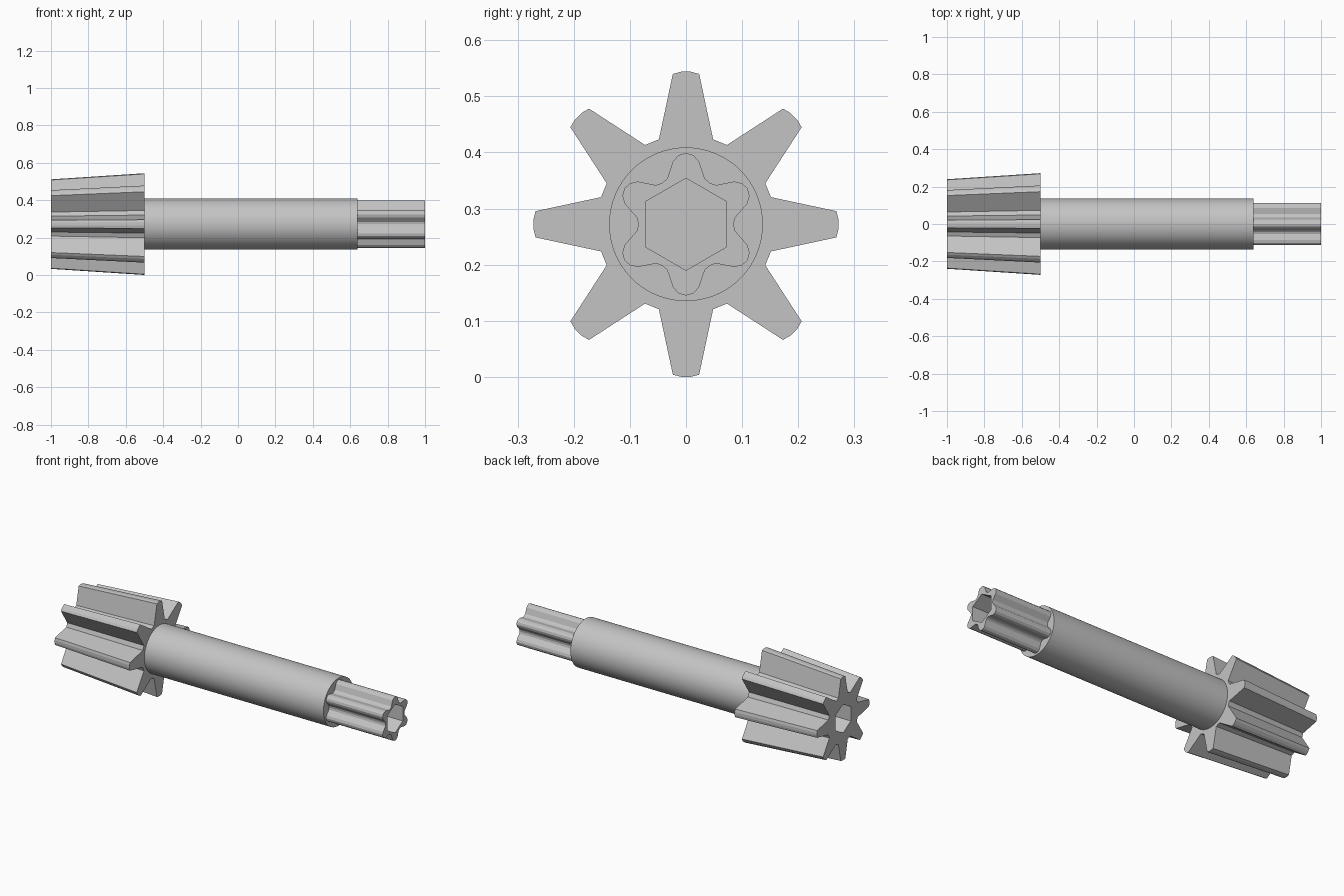
import bpy, bmesh, math

cube = bpy.data.objects.get("Cube")
if cube:
    bpy.data.objects.remove(cube, do_unlink=True)

AXIS_Z = 0.272
BORE_R = 0.082

steel = bpy.data.materials.new("light_grey_steel")
steel.use_nodes = True
grey = (0.55, 0.55, 0.55, 1)
steel.diffuse_color = grey
steel.node_tree.nodes["Principled BSDF"].inputs["Base Color"].default_value = grey


def star(count, tooth):
    """Repeat one tooth, given as (angle from its middle, radius), around the axis."""
    return [(math.radians(i * 360 / count + a), r) for i in range(count) for a, r in tooth]


def ring(bm, polar, x, scale=1):
    return [bm.verts.new((x, r * scale * math.sin(a), AXIS_Z + r * scale * math.cos(a)))
            for a, r in polar]


def hollow_bar(name, outline, x0, x1, scale0=1):
    """Toothed bar along x with a hexagonal bore."""
    bm = bmesh.new()
    hexagon = star(6, [(0, BORE_R)])
    ends = [(ring(bm, outline, x, s), ring(bm, hexagon, x))
            for x, s in ((x0, scale0), (x1, 1))]
    # tooth flanks and bore walls
    for k in range(2):
        a, b = ends[0][k], ends[1][k]
        for i in range(len(a)):
            j = (i + 1) % len(a)
            bm.faces.new((a[i], a[j], b[j], b[i]))
    # end faces around the bore
    for loops in ends:
        edges = [bm.edges.get((l[i - 1], l[i])) for l in loops for i in range(len(l))]
        bmesh.ops.triangle_fill(bm, edges=edges, use_beauty=True)
    bmesh.ops.recalc_face_normals(bm, faces=bm.faces)
    mesh = bpy.data.meshes.new(name)
    bm.to_mesh(mesh)
    bm.free()
    mesh.materials.append(steel)
    obj = bpy.data.objects.new(name, mesh)
    bpy.context.collection.objects.link(obj)
    return obj


# Tapered pinion with eight teeth
gear_tooth = [(-17.7, 0.159), (-5, 0.269), (-1.8, 0.272),
              (1.8, 0.272), (5, 0.269), (17.7, 0.159)]
hollow_bar("pinion_gear", star(8, gear_tooth), -1, -0.5, 0.88)

# Six-lobed drive end
lobe = [(-22.5, 0.088), (-11.5, 0.115), (-6, 0.124), (0, 0.127),
        (6, 0.124), (11.5, 0.115), (22.5, 0.088), (30, 0.085)]
hollow_bar("splined_end", star(6, lobe), 0.64, 1)

# Round shaft
bpy.ops.mesh.primitive_cylinder_add(vertices=64, radius=0.137, depth=1.14,
                                    location=(0.07, 0, AXIS_Z),
                                    rotation=(0, math.pi / 2, 0))
shaft = bpy.context.object
shaft.name = "shaft"
shaft.data.materials.append(steel)
bpy.ops.object.shade_smooth_by_angle(angle=math.radians(30))
